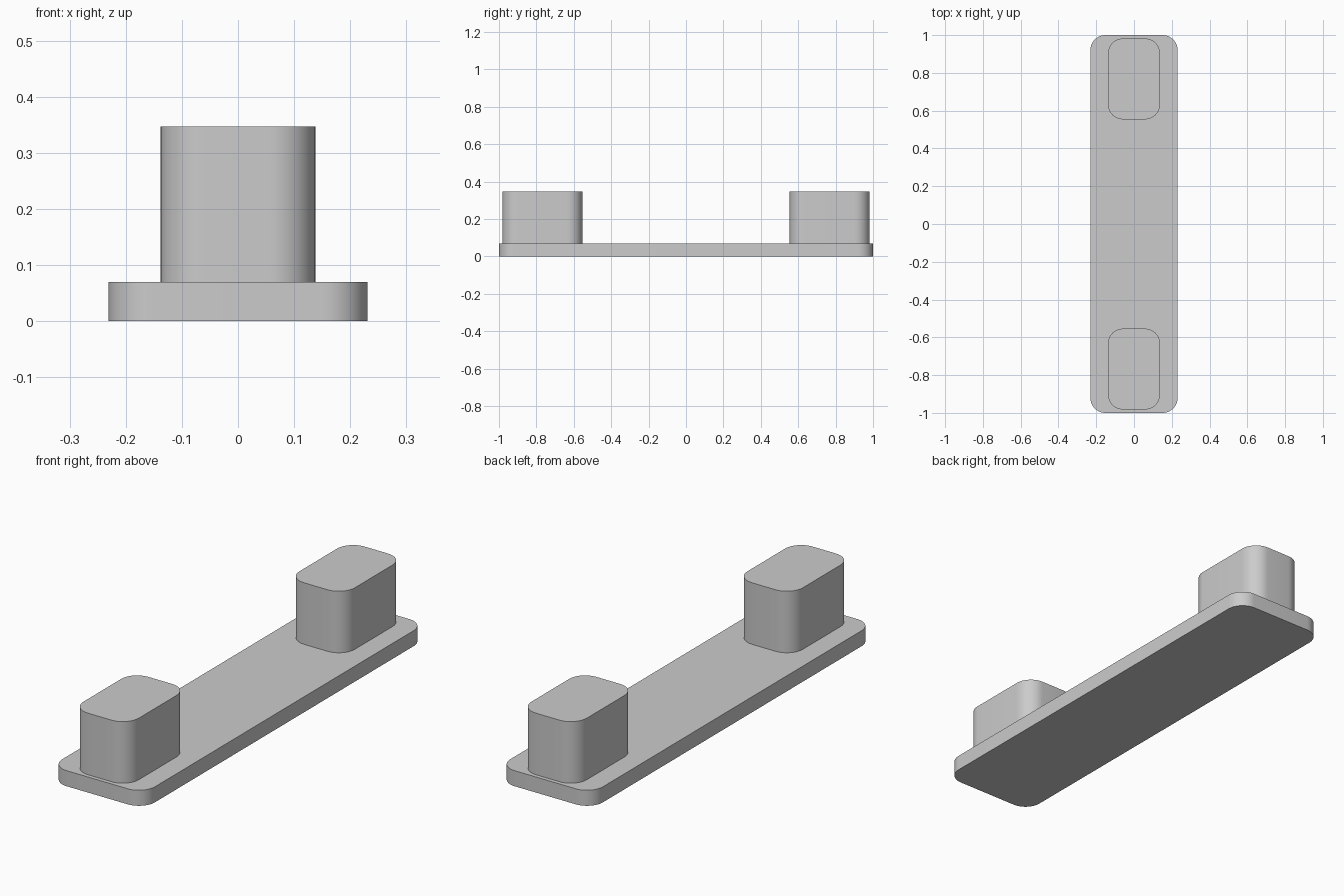
import bpy
import bmesh
import math

cube = bpy.data.objects.get("Cube")
if cube:
    bpy.data.objects.remove(cube, do_unlink=True)

grey = bpy.data.materials.new("light_grey")
grey.use_nodes = True
colour = (0.6, 0.6, 0.6, 1)
grey.diffuse_color = colour
grey.node_tree.nodes["Principled BSDF"].inputs["Base Color"].default_value = colour


def rounded_block(name, half_x, half_y, centre_y, bottom, top, radius=0.08, steps=12):
    """Extrude a rounded rectangle upwards."""
    bm = bmesh.new()
    outline = []
    for corner, (sx, sy) in enumerate(((1, 1), (-1, 1), (-1, -1), (1, -1))):
        for i in range(steps + 1):
            a = math.pi / 2 * (corner + i / steps)
            x = sx * (half_x - radius) + radius * math.cos(a)
            y = sy * (half_y - radius) + radius * math.sin(a)
            outline.append(bm.verts.new((x, y, bottom)))
    base = bm.faces.new(outline)
    extruded = bmesh.ops.extrude_face_region(bm, geom=[base], use_keep_orig=True)["geom"]
    verts = [v for v in extruded if isinstance(v, bmesh.types.BMVert)]
    bmesh.ops.translate(bm, verts=verts, vec=(0, 0, top - bottom))
    bmesh.ops.recalc_face_normals(bm, faces=bm.faces)
    mesh = bpy.data.meshes.new(name)
    bm.to_mesh(mesh)
    bm.free()
    mesh.materials.append(grey)
    obj = bpy.data.objects.new(name, mesh)
    obj.location.y = centre_y
    bpy.context.collection.objects.link(obj)
    bpy.ops.object.select_all(action="DESELECT")
    obj.select_set(True)
    bpy.context.view_layer.objects.active = obj
    bpy.ops.object.shade_smooth_by_angle(angle=math.radians(30))


# Flat base plate
rounded_block("base_plate", 0.231, 1.0, 0, 0, 0.07)

# Matching posts at the two ends
for name, side in (("front_post", -1), ("back_post", 1)):
    rounded_block(name, 0.138, 0.214, side * 0.768, 0.07, 0.347)
